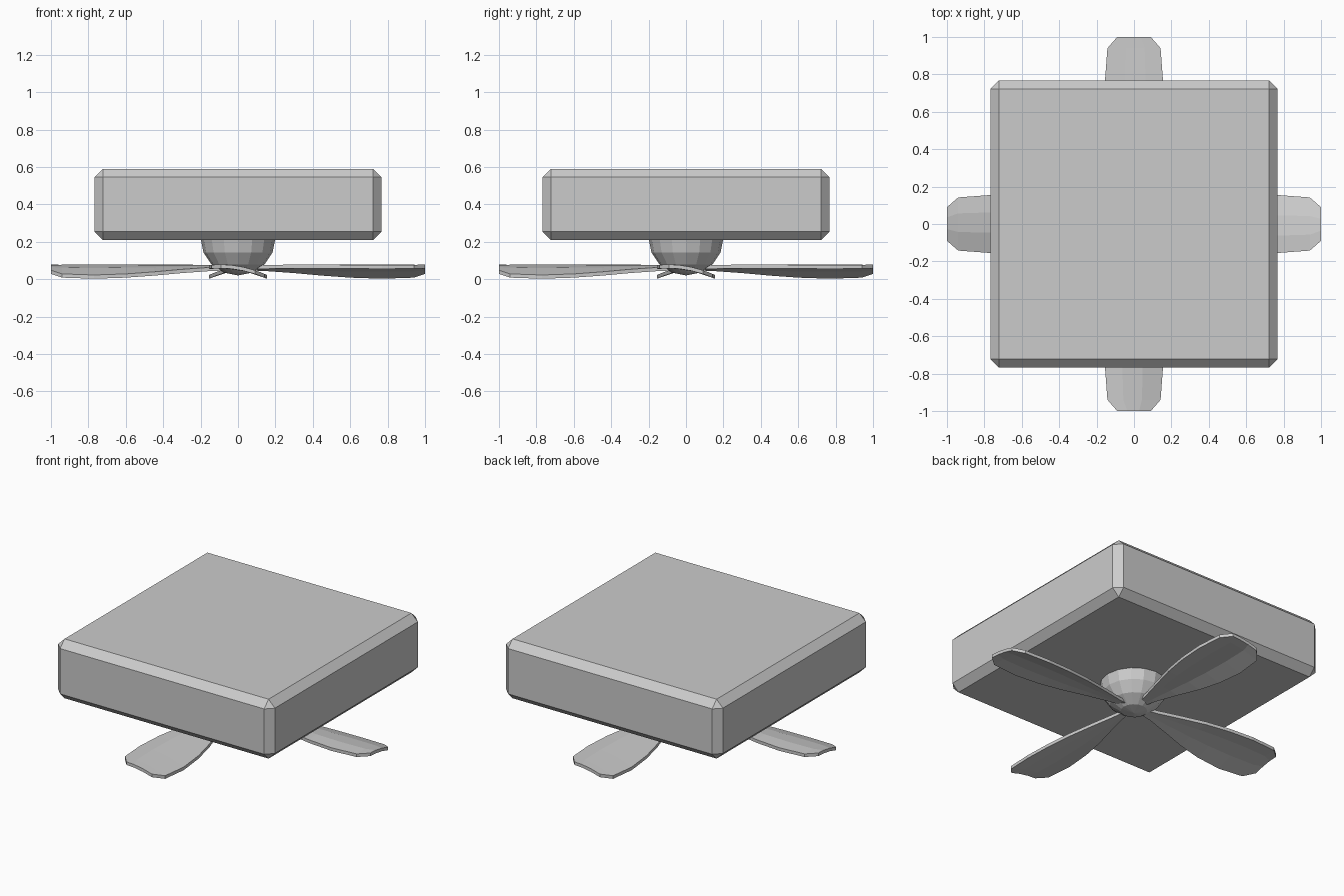
import bpy, bmesh
from math import pi
from mathutils import Matrix

if "Cube" in bpy.data.objects:
    bpy.data.objects.remove(bpy.data.objects["Cube"])


def add_object(name, bm):
    bmesh.ops.recalc_face_normals(bm, faces=bm.faces)
    mesh = bpy.data.meshes.new(name)
    bm.to_mesh(mesh)
    bm.free()
    obj = bpy.data.objects.new(name, mesh)
    bpy.context.collection.objects.link(obj)
    return obj


# Square housing with chamfered edges
bm = bmesh.new()
bmesh.ops.create_cube(bm, size=1, matrix=Matrix.Translation((0, 0, 0.4)) @ Matrix.Diagonal((1.535, 1.535, 0.38, 1)))
bmesh.ops.bevel(bm, geom=bm.edges[:], offset=0.045, segments=1, affect='EDGES')
add_object("housing", bm)

# Faceted hub, upper half hidden in the housing
bm = bmesh.new()
bmesh.ops.create_uvsphere(bm, u_segments=16, v_segments=8, radius=0.2,
                          matrix=Matrix.Translation((0, 0, 0.22)))
add_object("hub", bm)

# Cambered, pitched blades: (radius, half width) stations
OUTLINE = [(0.06, 0.02), (0.15, 0.036), (0.30, 0.075), (0.45, 0.115),
           (0.60, 0.142), (0.77, 0.155), (0.94, 0.142), (1.0, 0.09)]
ACROSS = (-1, -0.4, 0.3, 1)
THICK = 0.02


def blade_height(y):
    return 0.0605 - 0.17 * y - 0.9 * y * y


def make_blade(index):
    bm = bmesh.new()
    layers = []
    for dz in (-THICK / 2, THICK / 2):
        layers.append([[bm.verts.new((r, t * w, blade_height(t * w) + dz)) for t in ACROSS]
                       for r, w in OUTLINE])
    # Top and bottom skins
    for rows in layers:
        for a, b in zip(rows, rows[1:]):
            for j in range(len(ACROSS) - 1):
                bm.faces.new((a[j], b[j], b[j + 1], a[j + 1]))
    # Rim around the outline
    loops = [[row[0] for row in g] + g[-1][1:] + [row[-1] for row in g[-2::-1]] + g[0][-2:0:-1]
             for g in layers]
    low, high = loops
    n = len(low)
    for i in range(n):
        k = (i + 1) % n
        bm.faces.new((low[i], low[k], high[k], high[i]))
    bm.transform(Matrix.Rotation(index * pi / 2, 4, 'Z'))
    add_object(f"blade_{index + 1}", bm)


for i in range(4):
    make_blade(i)
